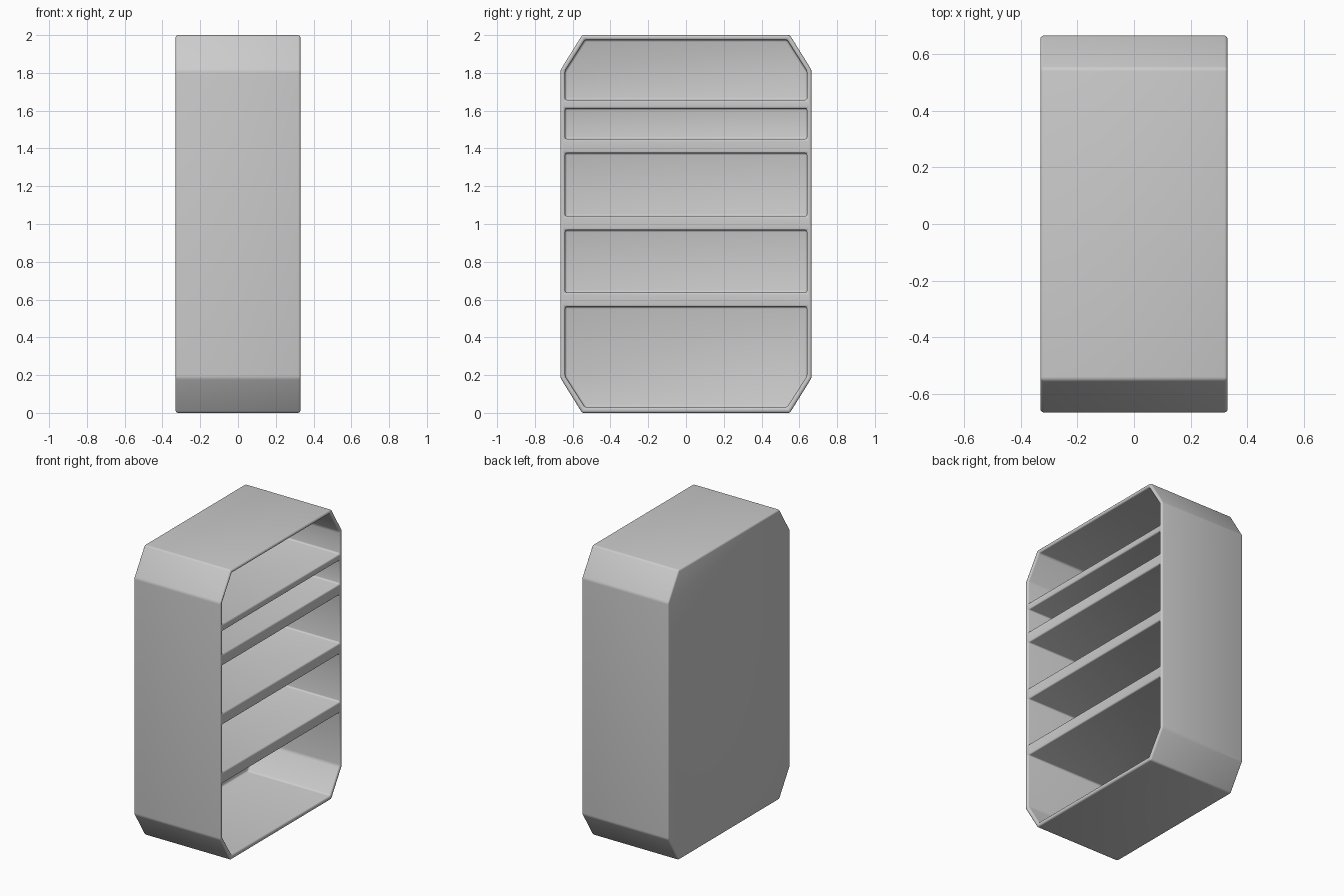
import bpy
import bmesh
from math import radians

cube = bpy.data.objects.get("Cube")
if cube:
    bpy.data.objects.remove(cube, do_unlink=True)

DEPTH, BACK = 0.33, 0.03      # half depth and back panel thickness

grey = bpy.data.materials.new("light grey")
grey.use_nodes = True
grey.diffuse_color = (0.6, 0.6, 0.6, 1)
grey.node_tree.nodes["Principled BSDF"].inputs["Base Color"].default_value = (0.6, 0.6, 0.6, 1)


def outline(half, low, high, cut_low=None, cut_high=None):
    """Symmetric y-z profile; each cut is a (width, height) corner chamfer."""
    side = []
    if cut_low:
        side += [(half - cut_low[0], low), (half, low + cut_low[1])]
    else:
        side.append((half, low))
    if cut_high:
        side += [(half, high - cut_high[1]), (half - cut_high[0], high)]
    else:
        side.append((half, high))
    return side + [(-y, z) for y, z in reversed(side)]


def prisms(name, profiles, x0, x1):
    """One object made of y-z profiles extruded along x."""
    bm = bmesh.new()
    for profile in profiles:
        face = bm.faces.new([bm.verts.new((x0, y, z)) for y, z in profile])
        grown = bmesh.ops.extrude_face_region(bm, geom=[face])["geom"]
        moved = [v for v in grown if isinstance(v, bmesh.types.BMVert)]
        bmesh.ops.translate(bm, verts=moved, vec=(x1 - x0, 0, 0))
    bmesh.ops.recalc_face_normals(bm, faces=bm.faces[:])
    mesh = bpy.data.meshes.new(name)
    bm.to_mesh(mesh)
    bm.free()
    mesh.materials.append(grey)
    obj = bpy.data.objects.new(name, mesh)
    bpy.context.collection.objects.link(obj)
    return obj


# Octagonal cabinet body
cut = (0.115, 0.185)
cabinet = prisms("shelf_cabinet", [outline(0.665, 0, 2, cut, cut)], -DEPTH, DEPTH)

# Five compartments, leaving four shelves between them
inner = (0.105, 0.165)
cells = [
    outline(0.64, 0.03, 0.562, cut_low=inner),
    outline(0.64, 0.637, 0.967),
    outline(0.64, 1.042, 1.375),
    outline(0.64, 1.45, 1.612),
    outline(0.64, 1.657, 1.975, cut_high=inner),
]
cutter = prisms("compartment_cutter", cells, -DEPTH + BACK, DEPTH + 0.1)
cutter.hide_render = True

hollow = cabinet.modifiers.new("compartments", 'BOOLEAN')
hollow.object = cutter
hollow.operation = 'DIFFERENCE'
hollow.solver = 'EXACT'

# Softened edges
soft = cabinet.modifiers.new("soft edges", 'BEVEL')
soft.width = 0.011
soft.segments = 3
soft.limit_method = 'ANGLE'
soft.angle_limit = radians(20)

# Apply the modifiers and drop the cutter
bpy.context.view_layer.objects.active = cabinet
cabinet.select_set(True)
for mod in ("compartments", "soft edges"):
    bpy.ops.object.modifier_apply(modifier=mod)
bpy.data.objects.remove(cutter, do_unlink=True)

bpy.ops.object.shade_smooth_by_angle(angle=radians(40))
